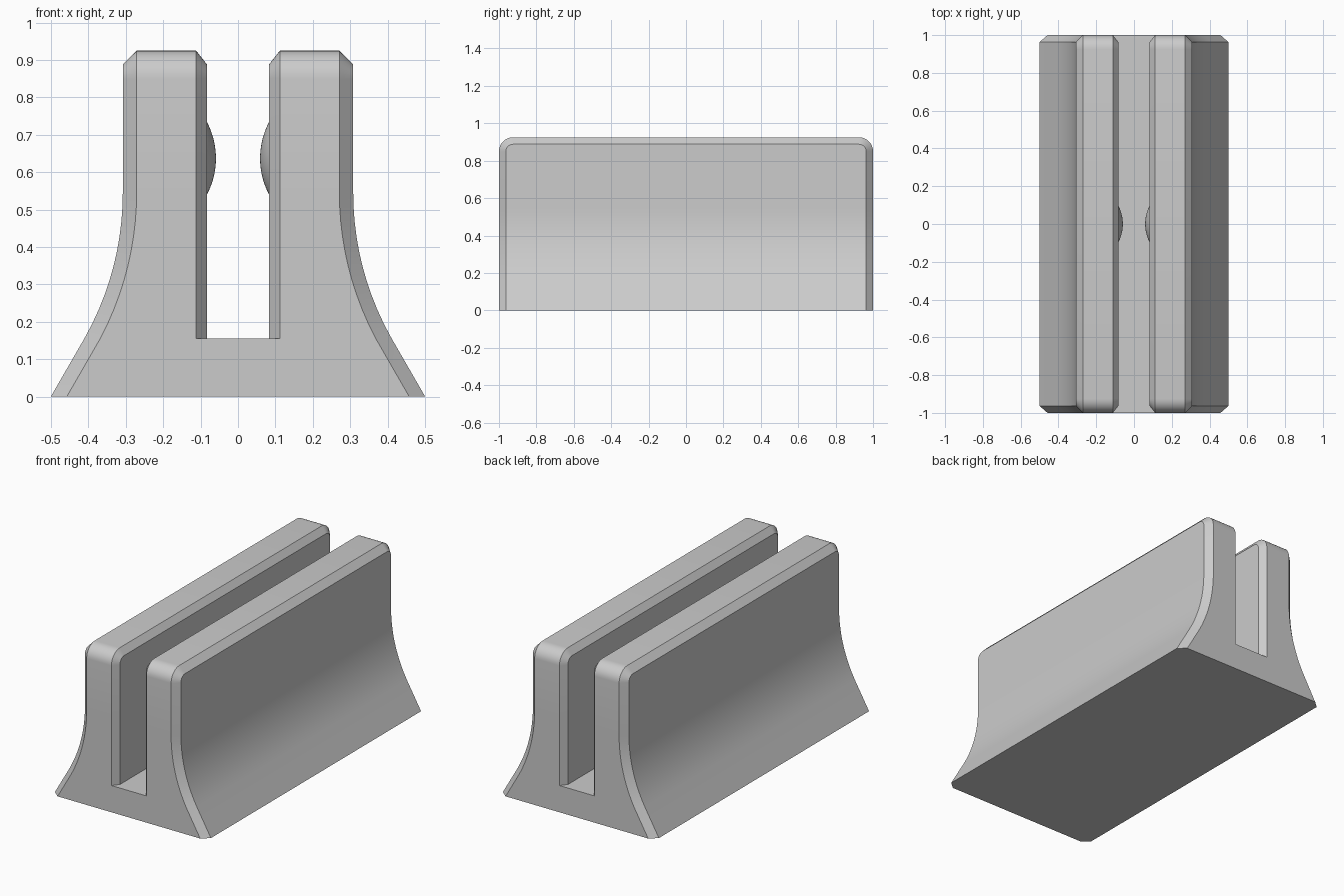
import bpy, bmesh
from math import sin, cos, pi, sqrt
from mathutils import Matrix

cube = bpy.data.objects.get("Cube")
if cube:
    bpy.data.objects.remove(cube, do_unlink=True)

HEIGHT, FLOOR, CHAMFER, CORNER = 0.925, 0.155, 0.037, 0.075
SLOT, SLOT_EDGE, WALL = 0.083, 0.112, 0.308
FLARE_TOP, FLARE_R = 0.545, 0.79

grey = bpy.data.materials.new("light grey")
grey.use_nodes = True
grey.diffuse_color = (0.6, 0.6, 0.6, 1)
grey.node_tree.nodes["Principled BSDF"].inputs["Base Color"].default_value = (0.6, 0.6, 0.6, 1)


def finish(bm, name):
    bmesh.ops.recalc_face_normals(bm, faces=bm.faces)
    mesh = bpy.data.meshes.new(name)
    bm.to_mesh(mesh)
    bm.free()
    mesh.materials.append(grey)
    obj = bpy.data.objects.new(name, mesh)
    bpy.context.collection.objects.link(obj)
    bpy.ops.object.select_all(action="DESELECT")
    obj.select_set(True)
    bpy.context.view_layer.objects.active = obj
    bpy.ops.object.shade_smooth_by_angle(angle=pi / 6)
    return obj


def side_outline(inset):
    """Round-cornered arch in y and z, from the front foot to the back foot."""
    steps = 10
    heights = [0] + [FLOOR + (FLARE_TOP - FLOOR) * i / steps for i in range(steps + 1)]
    pts = [(-1 + inset, z) for z in heights]
    for i in range(9):
        a = pi - pi / 2 * i / 8
        r = CORNER - inset
        pts.append((-1 + CORNER + r * cos(a), HEIGHT - CORNER + r * sin(a)))
    return pts + [(-y, z) for y, z in reversed(pts)]


def outer_x(z, depth):
    """Outer wall: upright, then a concave sweep, then a straight flare."""
    drop = min(max(FLARE_TOP - z, 0), FLARE_R / 2)
    slope = sqrt(FLARE_R ** 2 - drop ** 2) / FLARE_R
    straight = max(FLARE_TOP - z - FLARE_R / 2, 0)
    return WALL + FLARE_R * (1 - slope) + straight / sqrt(3) - depth / slope


# Slotted stand: one half skinned row by row, then mirrored
bm = bmesh.new()
inner, full = side_outline(CHAMFER), side_outline(0)
n = len(full)
slot_face = [bm.verts.new((SLOT, y, z)) for y, z in inner[1:-1]]
slot_rim = [bm.verts.new((SLOT_EDGE, y, z)) for y, z in full[1:-1]]
outer_rim = [bm.verts.new((outer_x(z, CHAMFER), y, z)) for y, z in full]
outer_face = [bm.verts.new((outer_x(z, 0), y, z)) for y, z in inner]


def bridge(a, b):
    for i in range(len(a) - 1):
        bm.faces.new((a[i], a[i + 1], b[i + 1], b[i]))


bridge(slot_face, slot_rim)
bridge(slot_rim, outer_rim[1:-1])
bridge(outer_rim, outer_face)
bm.faces.new(slot_face)
for i in range(n // 2 - 1):
    bm.faces.new((outer_face[i], outer_face[i + 1], outer_face[n - 2 - i], outer_face[n - 1 - i]))

# Slot floor, underside and the low end walls
low = [bm.verts.new((0, y, 0)) for y in (-1, 1)]
mid = [bm.verts.new((0, y, FLOOR)) for y in (-1, 1)]
bm.faces.new((mid[0], slot_rim[0], slot_face[0], slot_face[-1], slot_rim[-1], mid[1]))
bm.faces.new((low[0], outer_rim[0], outer_face[0], outer_face[-1], outer_rim[-1], low[1]))
for k, (foot, above) in enumerate(((0, 1), (-1, -2))):
    bm.faces.new((low[k], outer_rim[foot], outer_rim[above], slot_rim[foot], mid[k]))
bmesh.ops.mirror(bm, geom=bm.verts[:] + bm.edges[:] + bm.faces[:], axis="X", merge_dist=1e-4)
bmesh.ops.remove_doubles(bm, verts=bm.verts, dist=1e-5)
finish(bm, "slotted_stand")

# Shallow grip domes facing each other across the slot
for side, name in ((1, "left_grip_dome"), (-1, "right_grip_dome")):
    bm = bmesh.new()
    place = Matrix.Translation((side * 0.267, 0, 0.637)) @ Matrix.Rotation(pi / 2, 4, "Y")
    bmesh.ops.create_uvsphere(bm, u_segments=48, v_segments=64, radius=0.208, matrix=place)
    bmesh.ops.bisect_plane(bm, geom=bm.verts[:] + bm.edges[:] + bm.faces[:],
                           plane_co=(side * (SLOT + 0.002), 0, 0), plane_no=(side, 0, 0),
                           clear_outer=True)
    rim = [e for e in bm.edges if e.is_boundary]
    bmesh.ops.holes_fill(bm, edges=rim)
    finish(bm, name)
